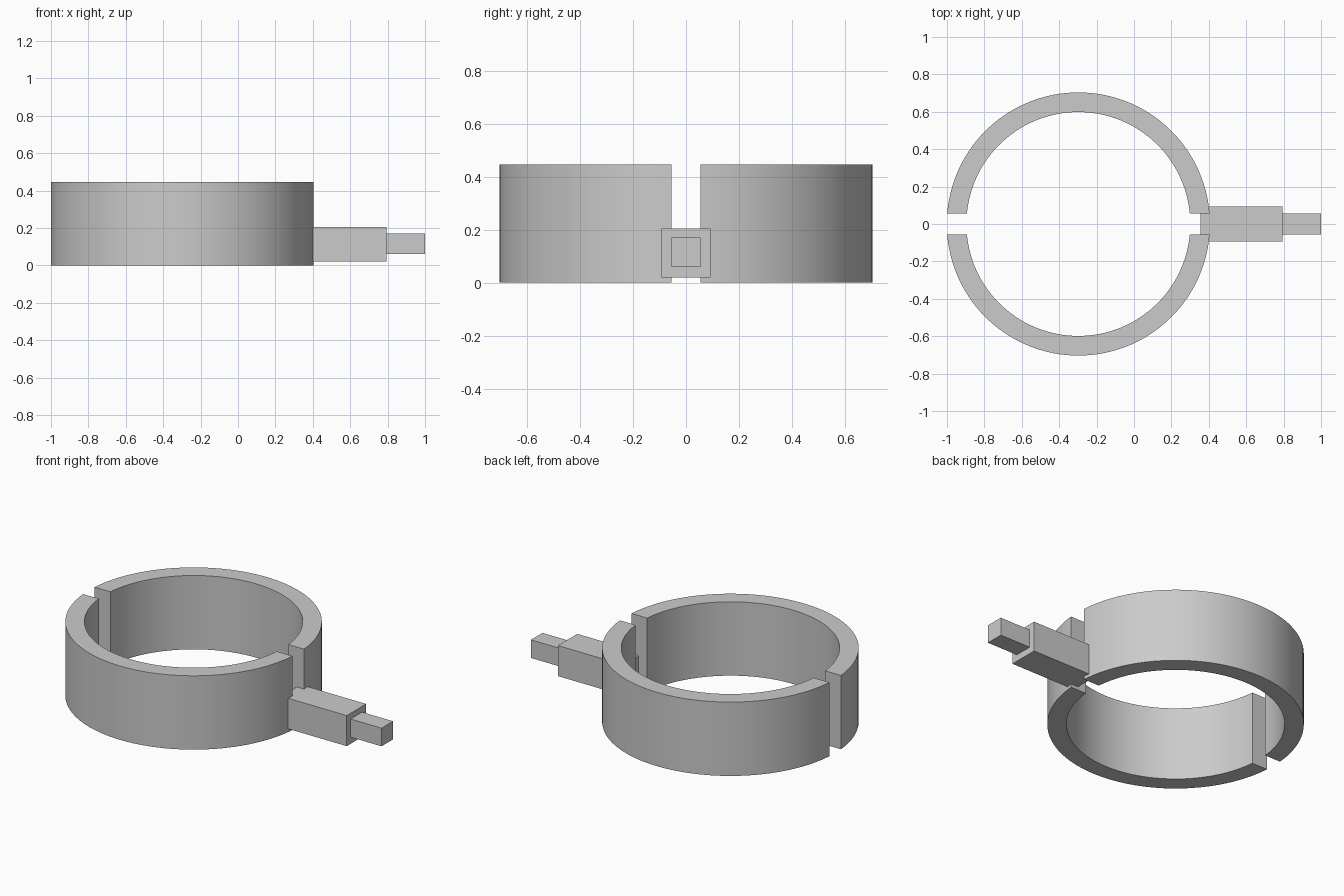
import bpy, bmesh, math
from mathutils import Vector

cube = bpy.data.objects.get("Cube")
if cube:
    bpy.data.objects.remove(cube, do_unlink=True)

GREY = (0.6, 0.6, 0.6, 1)
metal = bpy.data.materials.new("light grey")
metal.use_nodes = True
metal.diffuse_color = GREY
metal.node_tree.nodes["Principled BSDF"].inputs["Base Color"].default_value = GREY

CENTRE_X, OUTER, INNER = -0.2975, 0.7035, 0.5985
HEIGHT, HALF_GAP, STEPS = 0.447, 0.055, 64


def add_object(name, bm):
    bmesh.ops.recalc_face_normals(bm, faces=bm.faces)
    mesh = bpy.data.meshes.new(name)
    bm.to_mesh(mesh)
    bm.free()
    mesh.materials.append(metal)
    obj = bpy.data.objects.new(name, mesh)
    bpy.context.collection.objects.link(obj)
    return obj


def arc(radius, side):
    # Arc whose ends stop at the gap between the two halves
    start = math.asin(HALF_GAP / radius)
    for i in range(STEPS + 1):
        a = start + (math.pi - 2 * start) * i / STEPS
        yield CENTRE_X + radius * math.cos(a), side * radius * math.sin(a)


def half_ring(name, side):
    bm = bmesh.new()
    loops = []
    for (ox, oy), (ix, iy) in zip(arc(OUTER, side), arc(INNER, side)):
        corners = [(ox, oy, 0), (ox, oy, HEIGHT), (ix, iy, HEIGHT), (ix, iy, 0)]
        loops.append([bm.verts.new(c) for c in corners])
    for a, b in zip(loops, loops[1:]):
        for k in range(4):
            n = (k + 1) % 4
            bm.faces.new((a[k], a[n], b[n], b[k]))
    bm.faces.new(loops[0])
    bm.faces.new(loops[-1])
    obj = add_object(name, bm)
    bpy.ops.object.select_all(action='DESELECT')
    bpy.context.view_layer.objects.active = obj
    obj.select_set(True)
    bpy.ops.object.shade_smooth_by_angle(angle=math.radians(30))


def block(name, low, high):
    low, high = Vector(low), Vector(high)
    bm = bmesh.new()
    bmesh.ops.create_cube(bm, size=1)
    bmesh.ops.scale(bm, vec=high - low, verts=bm.verts)
    bmesh.ops.translate(bm, vec=(low + high) / 2, verts=bm.verts)
    add_object(name, bm)


# Split ring
half_ring("back_half_ring", 1)
half_ring("front_half_ring", -1)

# Stem and its narrow tip
block("stem_block", (0.355, -0.0925, 0.02), (0.793, 0.0925, 0.205))
block("stem_tip", (0.793, -0.055, 0.06), (1.0, 0.055, 0.17))
